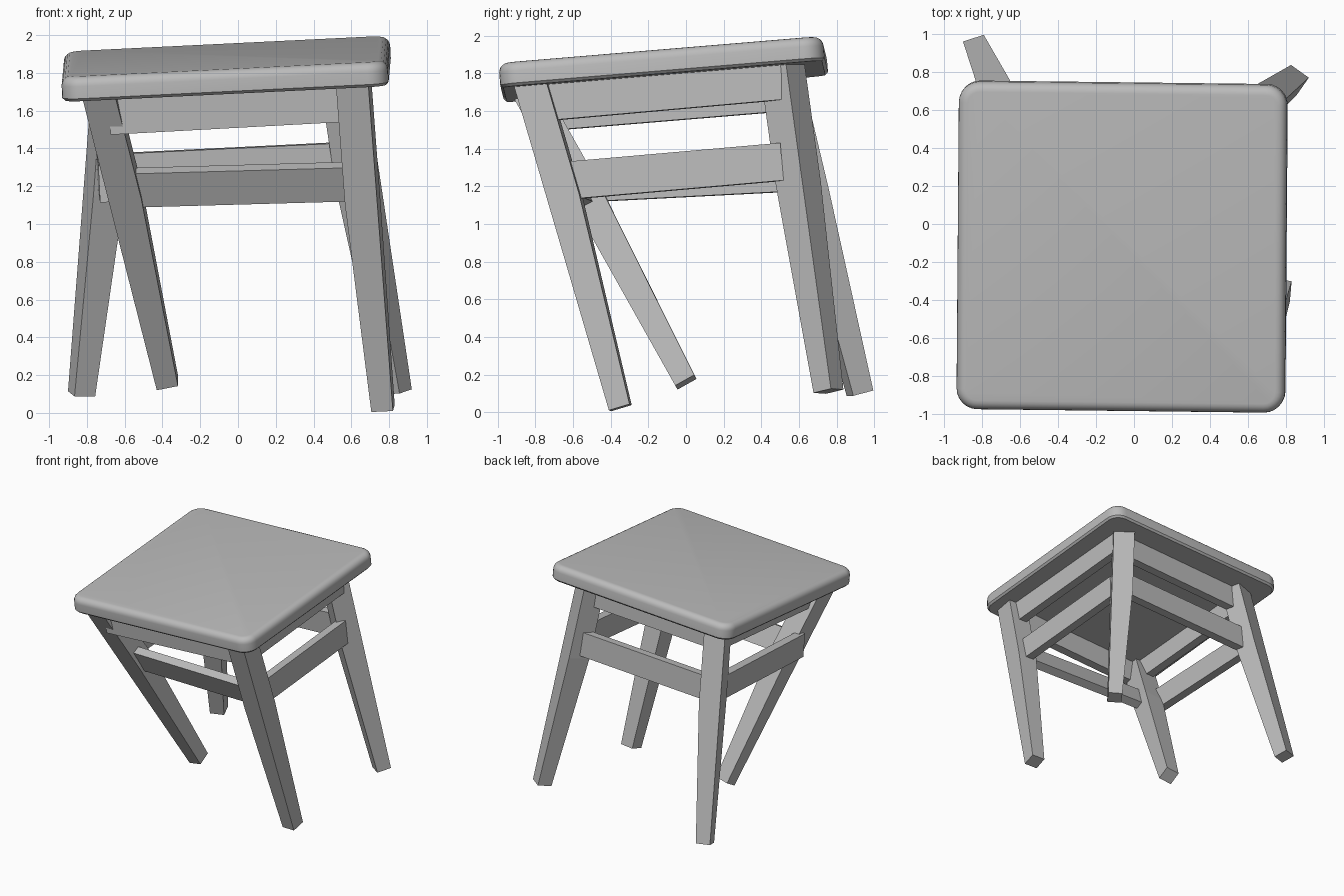
import bpy, bmesh, math
from mathutils import Vector, Matrix

cube = bpy.data.objects.get("Cube")
if cube:
    bpy.data.objects.remove(cube, do_unlink=True)

grey = bpy.data.materials.new("plain_grey")
grey.use_nodes = True
colour = (0.5, 0.5, 0.5, 1)
grey.diffuse_color = colour
grey.node_tree.nodes["Principled BSDF"].inputs["Base Color"].default_value = colour

# Tilted frame shared by the seat and its rails
UP = Vector((-0.05, -0.083, 1)).normalized()


def add_object(name, bm):
    bmesh.ops.recalc_face_normals(bm, faces=bm.faces)
    mesh = bpy.data.meshes.new(name)
    bm.to_mesh(mesh)
    bm.free()
    mesh.materials.append(grey)
    obj = bpy.data.objects.new(name, mesh)
    bpy.context.collection.objects.link(obj)
    return obj


def loft(name, rings):
    """Skin a stack of matching rings and cap both ends."""
    bm = bmesh.new()
    loops = [[bm.verts.new(p) for p in ring] for ring in rings]
    for a, b in zip(loops, loops[1:]):
        for i in range(len(a)):
            j = (i + 1) % len(a)
            bm.faces.new((a[i], a[j], b[j], b[i]))
    bm.faces.new(loops[0])
    bm.faces.new(loops[-1])
    return add_object(name, bm)


def make_seat(half, radius, thick, edge):
    """Slab with rounded corners and a rounded top edge."""
    def outline(inset, z):
        pts = []
        for k in range(4):
            corner = Matrix.Rotation(k * math.pi / 2, 3, 'Z') @ Vector((half - radius, half - radius, 0))
            for s in range(7):
                a = (k + s / 6) * math.pi / 2
                pts.append(corner + Vector((math.cos(a), math.sin(a), 0)) * (radius - inset) + Vector((0, 0, z)))
        return pts

    rings = [outline(0.015, 0), outline(0, 0.015)]
    for s in range(6):
        a = s / 5 * math.pi / 2
        rings.append(outline(edge * (1 - math.cos(a)), thick - edge + edge * math.sin(a)))
    seat = loft("seat", rings)
    x_axis = Vector((1, -0.012, 0.05))
    x_axis = (x_axis - UP * x_axis.dot(UP)).normalized()
    y_axis = UP.cross(x_axis)
    frame = Matrix((x_axis, y_axis, UP)).transposed().to_4x4()
    seat.data.transform(Matrix.Translation((-0.06, -0.115, 1.758)) @ frame)
    bpy.context.view_layer.objects.active = seat
    seat.select_set(True)
    bpy.ops.object.shade_smooth_by_angle(angle=math.radians(40))
    seat.select_set(False)


def make_leg(name, top, bottom, yaw, sx, sy, wide=0.172, narrow=0.115):
    """Square leg, straight on its outer corner, tapering inward below the rails."""
    top, bottom = Vector(top), Vector(bottom)
    axis = (bottom - top).normalized()
    turn = Matrix.Rotation(math.radians(yaw), 3, 'Z')
    u, v = turn @ Vector((sx, 0, 0)), turn @ Vector((0, sy, 0))
    u = (u - axis * u.dot(axis)).normalized()
    v = (v - axis * v.dot(axis))
    v = (v - u * v.dot(u)).normalized()
    rings = []
    for t, w in ((0, wide), (0.36, wide), (1, narrow)):
        p = top.lerp(bottom, t)
        rings.append([p, p + u * w, p + (u + v) * w, p + v * w])
    loft(name, rings)


def make_rail(name, start, end, height=0.2, thick=0.07, roll=0):
    """Flat board between two centre points, optionally rolled about its length."""
    start, end = Vector(start), Vector(end)
    along = (end - start).normalized()
    up = (UP - along * UP.dot(along)).normalized()
    up = Matrix.Rotation(math.radians(roll), 3, along) @ up
    h, t = up * height / 2, along.cross(up) * thick / 2
    loft(name, [[p + h + t, p + h - t, p - h - t, p - h + t] for p in (start, end)])


make_seat(half=0.865, radius=0.11, thick=0.13, edge=0.05)

# Legs, each set at its own loose angle
make_leg("front_right_leg", (-0.82, -0.905, 1.65), (-0.43, -0.045, 0.12), 0, 1, 1)
make_leg("front_left_leg", (0.69, -0.915, 1.735), (0.82, -0.41, 0.01), -5, -1, 1)
make_leg("back_right_leg", (-0.77, 0.56, 1.80), (-0.9, 0.96, 0.115), 18, 1, -1)
make_leg("back_left_leg", (0.66, 0.53, 1.86), (0.92, 0.77, 0.125), -35, -1, -1)

# Upper rails under the seat
make_rail("front_apron", (-0.68, -0.80, 1.575), (0.6, -0.80, 1.645))
make_rail("back_apron", (-0.68, 0.52, 1.68), (0.56, 0.52, 1.745))
make_rail("left_apron", (0.615, -0.78, 1.645), (0.615, 0.51, 1.76))
make_rail("right_apron", (-0.70, -0.74, 1.595), (-0.70, 0.47, 1.695))

# Lower rails
make_rail("front_stretcher", (-0.63, -0.565, 1.19), (0.62, -0.65, 1.225), roll=22)
make_rail("back_stretcher", (-0.70, 0.61, 1.27), (0.62, 0.60, 1.335))
make_rail("left_stretcher", (0.645, -0.63, 1.23), (0.645, 0.51, 1.33))
make_rail("right_stretcher", (-0.70, -0.56, 1.215), (-0.71, 0.60, 1.275))
